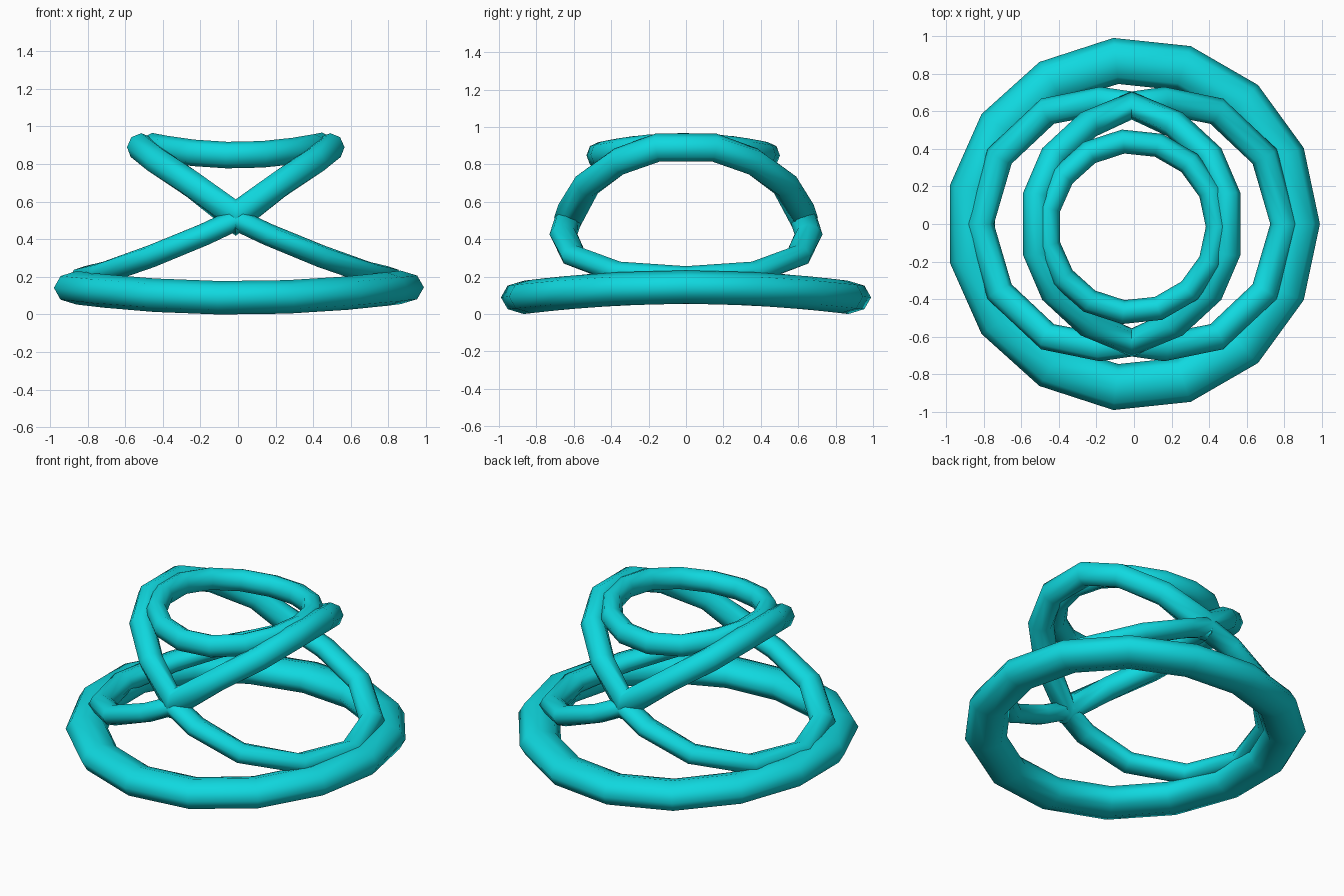
import bpy, bmesh
from math import sin, cos, tau, radians
from mathutils import Vector

cube = bpy.data.objects.get("Cube")
if cube:
    bpy.data.objects.remove(cube)

cyan = bpy.data.materials.new("cyan")
cyan.use_nodes = True
cyan.diffuse_color = (0.005, 0.69, 0.74, 1)
cyan.node_tree.nodes["Principled BSDF"].inputs["Base Color"].default_value = cyan.diffuse_color

SIDES = 8


def closed_tube(name, path, half_width, half_height):
    """Sweep an eight-sided oval section around a closed path."""
    bm = bmesh.new()
    rings = []
    count = len(path)
    for i, p in enumerate(path):
        before = (p - path[i - 1]).normalized()
        after = (path[(i + 1) % count] - p).normalized()
        tangent = (before + after).normalized()
        side = tangent.cross(Vector((0, 0, 1))).normalized()
        up = side.cross(tangent) / tangent.dot(after)  # keep thickness at mitres
        rings.append([bm.verts.new(p + side * half_width * cos(tau * k / SIDES)
                                   + up * half_height * sin(tau * k / SIDES))
                      for k in range(SIDES)])
    for i in range(count):
        a, b = rings[i], rings[(i + 1) % count]
        for k in range(SIDES):
            n = (k + 1) % SIDES
            bm.faces.new((a[k], b[k], b[n], a[n]))
    bmesh.ops.recalc_face_normals(bm, faces=bm.faces)
    mesh = bpy.data.meshes.new(name)
    bm.to_mesh(mesh)
    bm.free()
    mesh.materials.append(cyan)
    obj = bpy.data.objects.new(name, mesh)
    bpy.context.collection.objects.link(obj)
    bpy.ops.object.select_all(action='DESELECT')
    obj.select_set(True)
    bpy.context.view_layer.objects.active = obj
    bpy.ops.object.shade_smooth_by_angle(angle=radians(60))


def saddle_ring(radius, height, wave, x=0, y=0, segments=15):
    """Circle whose left and right sides rise above its front and back."""
    angles = [tau * i / segments for i in range(segments)]
    return [Vector((x + radius * cos(a), y + radius * sin(a), height + wave * cos(2 * a)))
            for a in angles]


def mirrored_loop(quarter, x=0):
    """Complete a loop from its +x +y quarter, ordered from the side to the back."""
    right_back = [Vector(p) for p in quarter]
    back = right_back + [Vector((-p.x, p.y, p.z)) for p in reversed(right_back[:-1])]
    front = [Vector((p.x, -p.y, p.z)) for p in reversed(back)]
    loop = []
    for p in back + front:
        if not any((p - q).length < 0.001 for q in loop):
            loop.append(p)
    return [p + Vector((x, 0, 0)) for p in loop]


# Horizontal rings
closed_tube("base_ring", saddle_ring(0.872, 0.116, 0.028, x=-0.006), 0.123, 0.087)
closed_tube("top_ring", saddle_ring(0.456, 0.872, 0.025, x=-0.01, y=-0.015), 0.064, 0.069)

# Bent loops that meet in an X at the front and back
closed_tube("lower_loop", mirrored_loop([
    (0.81, 0, 0.195), (0.705, 0.36, 0.22), (0.45, 0.60, 0.31),
    (0.17, 0.655, 0.425), (0, 0.63, 0.505)], x=-0.01), 0.075, 0.058)
closed_tube("upper_loop", mirrored_loop([
    (0.505, 0.15, 0.89), (0.415, 0.36, 0.815), (0.23, 0.53, 0.69),
    (0, 0.63, 0.515)], x=-0.012), 0.075, 0.073)
